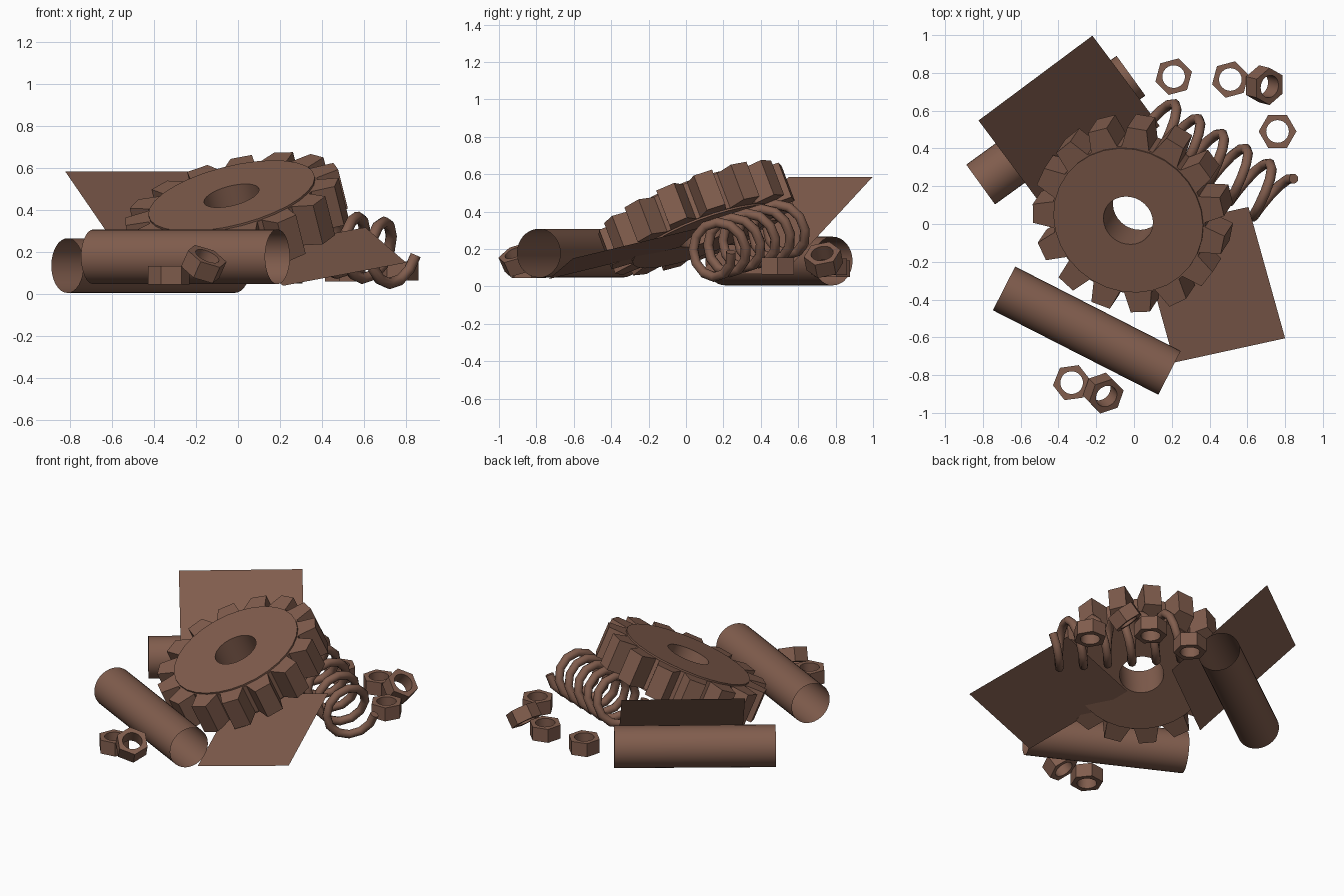
import bpy
from math import sin, cos, tau, radians
from mathutils import Vector, Matrix

if "Cube" in bpy.data.objects:
    bpy.data.objects.remove(bpy.data.objects["Cube"])

rust = bpy.data.materials.new("rust")
rust.diffuse_color = (0.22, 0.11, 0.075, 1)
rust.use_nodes = True
rust.node_tree.nodes["Principled BSDF"].inputs["Base Color"].default_value = rust.diffuse_color


def frame(loc, normal, spin=0.0):
    """Matrix whose z is the normal and whose x stays close to world x."""
    z = Vector(normal).normalized()
    y = z.cross(Vector((1, 0, 0))).normalized()
    x = y.cross(z)
    m = Matrix((x, y, z)).transposed().to_4x4()
    return Matrix.Translation(loc) @ m @ Matrix.Rotation(radians(spin), 4, 'Z')


def add(name, verts, faces, matrix=None, smooth=False):
    me = bpy.data.meshes.new(name)
    me.from_pydata(verts, [], faces)
    me.materials.append(rust)
    ob = bpy.data.objects.new(name, me)
    bpy.context.collection.objects.link(ob)
    if matrix:
        ob.matrix_world = matrix
    if smooth:
        bpy.context.view_layer.objects.active = ob
        ob.select_set(True)
        bpy.ops.object.shade_smooth_by_angle(angle=radians(30))
        ob.select_set(False)
    return ob


def polar(r, a):
    return Vector((r * cos(a), r * sin(a), 0))


def ring(name, outer, hole, height, matrix, smooth=False):
    """Solid ring from an outline of (radius, angle) pairs with a round hole."""
    n, h = len(outer), Vector((0, 0, height / 2))
    verts = []
    for side in (-1, 1):
        verts += [polar(r, a) + side * h for r, a in outer]
        verts += [polar(hole, a) + side * h for r, a in outer]
    faces = []
    for i in range(n):
        j = (i + 1) % n
        faces += [(i, j, j + 2 * n, i + 2 * n),
                  (j + n, i + n, i + 3 * n, j + 3 * n),
                  (i + 2 * n, j + 2 * n, j + 3 * n, i + 3 * n),
                  (j, i, i + n, j + n)]
    return add(name, verts, faces, matrix, smooth)


# Tilted gear: toothed rim and slightly proud web with a round bore
TEETH, THICK = 15, 0.215
normal = Vector((-0.25, -0.38, 1)).normalized()
centre = Vector((-0.03, 0.02, 0.465)) - normal * THICK / 2
gear_frame = frame(centre, normal, 181)
step = tau / TEETH
outline = [(r, (k + f) * step) for k in range(TEETH)
           for r, f in ((0.415, -0.43), (0.523, -0.24), (0.523, 0.24), (0.415, 0.43))]
ring("gear_teeth", outline, 0.39, THICK - 0.012, gear_frame)
ring("gear_web", [(0.407, i * tau / 30) for i in range(30)], 0.135, THICK + 0.008,
     gear_frame, True)


# Open thin-walled pipes lying flat
def pipe(name, a, b, r, sides=32):
    a, b = Vector(a), Vector(b)
    length = (b - a).length
    verts = [polar(r, i * tau / sides) + Vector((0, 0, z))
             for z in (0, length) for i in range(sides)]
    faces = [(i, (i + 1) % sides, (i + 1) % sides + sides, i + sides) for i in range(sides)]
    add(name, verts, faces, frame(a, b - a), True)


pipe("front_pipe", (-0.688, -0.341, 0.178), (0.188, -0.788, 0.178), 0.13)
pipe("back_pipe", (-0.812, 0.209, 0.136), (-0.016, 0.785, 0.136), 0.13)


# Sheet metal plates, each from one corner and its two neighbours
def plate(name, corner, p, q):
    c, p, q = Vector(corner), Vector(p), Vector(q)
    add(name, [c, p, p + q - c, q], [(0, 1, 2, 3)])


plate("back_plate", (-0.823, 0.548, 0.585), (-0.467, 0.07, 0.067), (-0.22, 0.997, 0.585))
plate("front_plate", (0.80, -0.605, 0.15), (0.606, 0.09, 0.318), (0.214, -0.733, 0.04))

# Coil spring
start, end = Vector((0.14, 0.515, 0.305)), Vector((0.77, 0.12, 0.185))
axis = end - start
side = Vector((-axis.y, axis.x, 0)).normalized()
up = axis.cross(side).normalized()
up = up if up.z > 0 else -up
curve = bpy.data.curves.new("spring", 'CURVE')
curve.dimensions = '3D'
curve.bevel_depth = 0.027
curve.bevel_resolution = 2
curve.use_fill_caps = True
PER_TURN, TURNS = 12, 5.5
count = int(PER_TURN * TURNS) + 1
spline = curve.splines.new('POLY')
spline.points.add(count - 1)
for i, p in enumerate(spline.points):
    turn = i / PER_TURN - TURNS
    a = turn * tau
    pos = end + axis * (turn / 5) + 0.142 * (side * cos(a) + up * sin(a))
    p.co = (*pos, 1)
curve.materials.append(rust)
bpy.context.collection.objects.link(bpy.data.objects.new("spring", curve))

# Scattered hex nuts: position, axis direction, spin
nuts = [((0.21, 0.78, 0.095), (0, 0, 1), 15),
        ((0.51, 0.765, 0.105), (0, 0, 1), 15),
        ((0.76, 0.49, 0.11), (0, 0, 1), 0),
        ((-0.33, -0.84, 0.09), (0, 0, 1), 8),
        ((0.69, 0.735, 0.142), (0.6, -0.15, 0.75), 30),
        ((-0.163, -0.895, 0.143), (0.38, -0.38, 0.85), 10)]
for k, (loc, axis_dir, spin) in enumerate(nuts):
    hexagon = []
    for i in range(24):  # points along the hexagon's flats, matching the round hole
        a = i * tau / 24
        off = (a % (tau / 6)) - tau / 12
        hexagon.append((0.1 * cos(tau / 12) / cos(off), a))
    ring(f"nut_{k + 1}", hexagon, 0.06, 0.09, frame(loc, axis_dir, spin), True)
